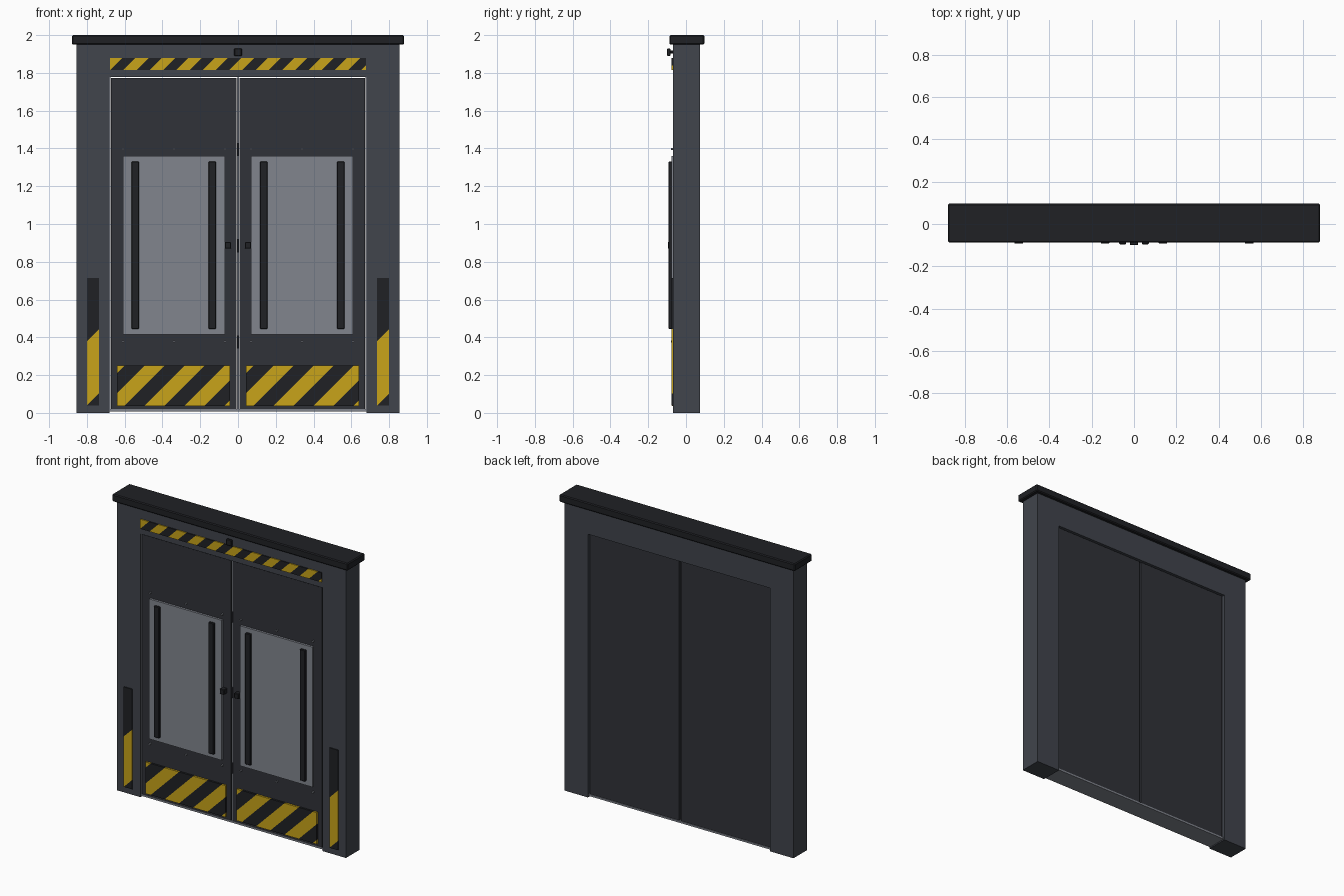
import bpy, bmesh
from mathutils import Vector

if "Cube" in bpy.data.objects:
    bpy.data.objects.remove(bpy.data.objects["Cube"])


def material(name, rgb):
    m = bpy.data.materials.new(name)
    m.diffuse_color = (*rgb, 1)
    m.use_nodes = True
    m.node_tree.nodes["Principled BSDF"].inputs["Base Color"].default_value = m.diffuse_color
    return m


FRAME = material("slate", (0.052, 0.058, 0.072))
DOOR = material("dark_grey", (0.03, 0.032, 0.04))
BLACK = material("black", (0.014, 0.015, 0.018))
STEEL = material("steel", (0.22, 0.235, 0.27))
YELLOW = material("yellow", (0.58, 0.37, 0.01))


def finish(name, bm, *mats):
    bmesh.ops.recalc_face_normals(bm, faces=bm.faces)
    me = bpy.data.meshes.new(name)
    bm.to_mesh(me)
    bm.free()
    ob = bpy.data.objects.new(name, me)
    bpy.context.collection.objects.link(ob)
    for m in mats:
        me.materials.append(m)
    return ob


def box_mesh(x0, x1, y0, y1, z0, z1):
    bm = bmesh.new()
    bmesh.ops.create_cube(bm, size=1)
    for v in bm.verts:
        v.co = Vector((x1 if v.co.x > 0 else x0,
                       y1 if v.co.y > 0 else y0,
                       z1 if v.co.z > 0 else z0))
    return bm


def box(name, x, y, z, mat, bevel=0):
    ob = finish(name, box_mesh(*x, *y, *z), mat)
    if bevel:
        mod = ob.modifiers.new("edge", 'BEVEL')
        mod.width, mod.segments = bevel, 1
    return ob


def hazard(name, x, y, z, width, shift):
    """Plate sliced at 45 degrees into alternating black and yellow bands."""
    bm = box_mesh(*x, *y, *z)
    n = Vector((1, 0, -1)).normalized()
    start = x[0] - z[1] + shift          # value of x - z at a band edge
    count = int((x[1] - z[0] - start) / width) + 2
    for i in range(-2, count):
        bmesh.ops.bisect_plane(bm, geom=bm.verts[:] + bm.edges[:] + bm.faces[:],
                               plane_co=(start + i * width, 0, 0), plane_no=n)
    for f in bm.faces:
        c = f.calc_center_median()
        f.material_index = int((c.x - c.z - start) // width) % 2
    return finish(name, bm, BLACK, YELLOW)


def cylinder(name, pos, r, depth, mat, axis='Y', sides=8):
    rot = (1.570796, 0, 0) if axis == 'Y' else (0, 0, 0)
    bpy.ops.mesh.primitive_cylinder_add(vertices=sides, radius=r, depth=depth,
                                        location=pos, rotation=rot)
    ob = bpy.context.object
    ob.name = name
    ob.data.materials.append(mat)
    bpy.ops.object.shade_smooth_by_angle()


# Door surround: U-shaped profile extruded through the wall depth
bm = bmesh.new()
outline = [(-.855, 0), (-.68, 0), (-.68, 1.777), (.68, 1.777),
           (.68, 0), (.855, 0), (.855, 1.955), (-.855, 1.955)]
face = bm.faces.new([bm.verts.new((x, -.07, z)) for x, z in outline])
ext = bmesh.ops.extrude_face_region(bm, geom=[face], use_keep_orig=True)
bmesh.ops.translate(bm, vec=(0, .145, 0),
                    verts=[g for g in ext["geom"] if isinstance(g, bmesh.types.BMVert)])
finish("door_surround", bm, FRAME)

# Cap, sill, and header warning strip
box("top_cap", (-.88, .88), (-.088, .097), (1.95, 2.0), BLACK, .006)
box("sill_plate", (-.68, .68), (-.065, .068), (.008, .02), STEEL)
hazard("header_warning_strip", (-.677, .677), (-.077, -.068), (1.815, 1.88), .07, .065)

# Sensor above the doors
box("sensor_head", (-.02, .02), (-.1, -.083), (1.89, 1.93), BLACK, .003)
cylinder("sensor_stem", (0, -.077, 1.91), .008, .018, BLACK)

# Centre seal
box("centre_seal", (-.004, .004), (-.058, .045), (.02, 1.775), STEEL)

# Kick plates and post markers repeat without mirroring their stripes
for side, x0, k0 in (("left", -.8, -.64), ("right", .737, .042)):
    hazard(side + "_post_marker", (x0, x0 + .063), (-.077, -.068), (.04, .715), .34, -.005)
    hazard(side + "_kick_plate", (k0, k0 + .598), (-.075, -.06), (.037, .25), .106, .04)

# Door leaves with their fittings, mirrored left and right
for side, s in (("left", -1), ("right", 1)):
    def span(a, b):
        return (min(a * s, b * s), max(a * s, b * s))

    box(side + "_door_leaf", span(.007, .672), (-.062, .062), (.02, 1.772), DOOR)
    box(side + "_edge_trim", span(.674, .68), (-.064, .055), (.02, 1.777), STEEL)
    box(side + "_push_panel", span(.069, .609), (-.077, -.06), (.415, 1.36), STEEL)
    for i, x in enumerate((.117, .525)):
        box(f"{side}_guard_bar_{i}", span(x, x + .04), (-.093, -.075), (.445, 1.33), BLACK, .003)
    box(side + "_latch", span(.037, .07), (-.096, -.06), (.87, .905), BLACK, .003)
    for x in (.069, .339, .609):
        for z in (.378, 1.397):
            cylinder(side + "_bolt", (x * s, -.07, z), .006, .018, STEEL)

# Small pins down the centre joint
for z in (.375, .885, 1.395):
    cylinder("centre_pin", (0, -.06, z), .006, .07, DOOR, axis='Z')
